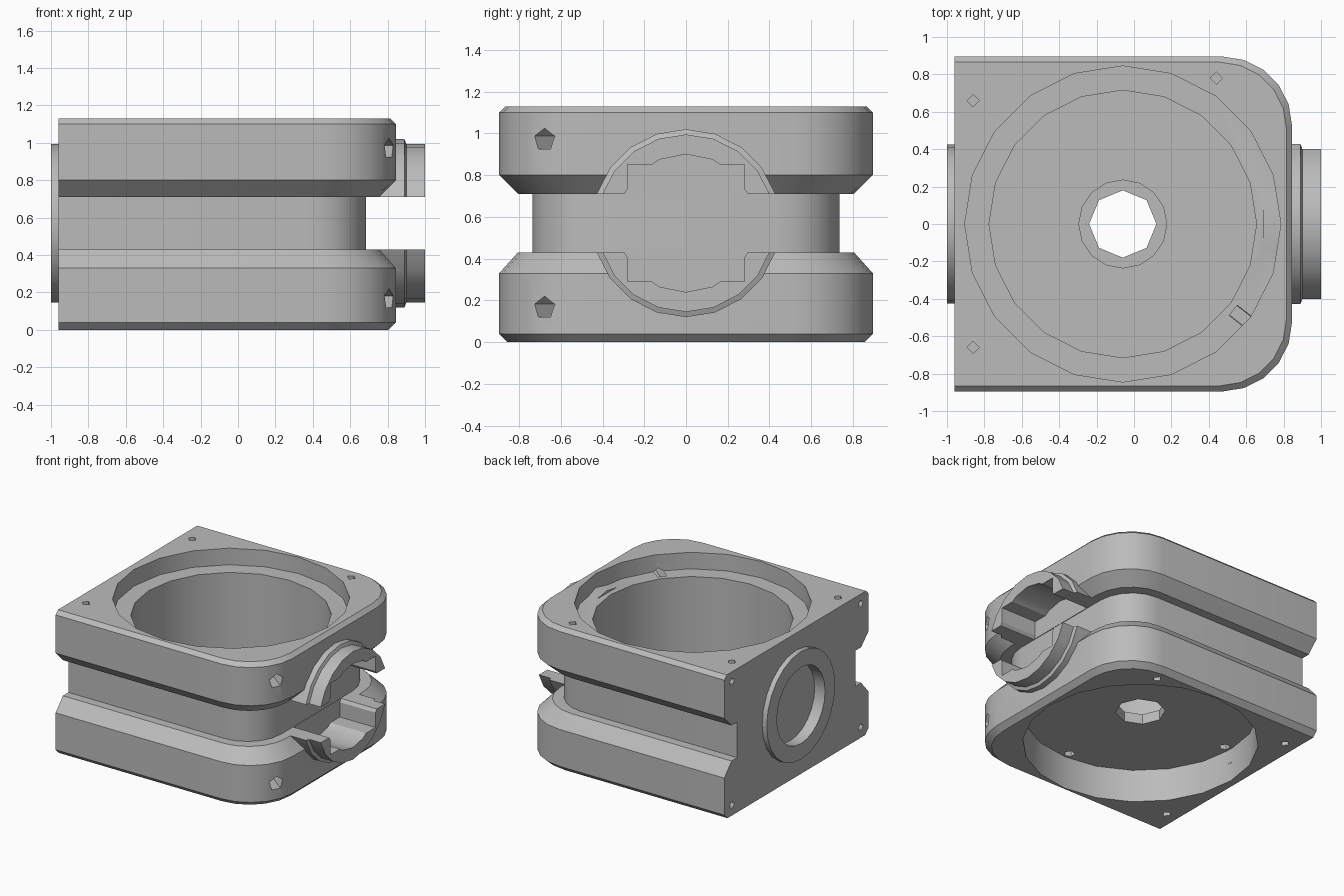
import bpy, bmesh, math
from mathutils import Vector

cube = bpy.data.objects.get("Cube")
if cube:
    bpy.data.objects.remove(cube, do_unlink=True)

metal = bpy.data.materials.new("cast_grey")
metal.use_nodes = True
GREY = (0.5, 0.5, 0.5, 1)
metal.diffuse_color = GREY
metal.node_tree.nodes["Principled BSDF"].inputs["Base Color"].default_value = GREY

CX, MID = -0.06, 0.57      # bore axis and port height
BACK, FRONT, HALF = -0.96, 0.845, 0.895


def loft(name, rings):
    """Closed solid through matching rings of points."""
    bm = bmesh.new()
    loops = [[bm.verts.new(p) for p in ring] for ring in rings]
    for a, b in zip(loops, loops[1:]):
        for i in range(len(a)):
            j = (i + 1) % len(a)
            bm.faces.new((a[i], a[j], b[j], b[i]))
    bm.faces.new(loops[0])
    bm.faces.new(loops[-1])
    bmesh.ops.recalc_face_normals(bm, faces=bm.faces)
    mesh = bpy.data.meshes.new(name)
    bm.to_mesh(mesh)
    bm.free()
    mesh.materials.append(metal)
    ob = bpy.data.objects.new(name, mesh)
    bpy.context.collection.objects.link(ob)
    return ob


def turned(name, origin, axis, profile, sides=20):
    """Solid of revolution; profile is (distance along axis, radius)."""
    origin, axis = Vector(origin), Vector(axis).normalized()
    u = Vector((1, 0, 0)) if abs(axis.z) > 0.9 else Vector((0, 0, 1))
    v = axis.cross(u)
    angles = [math.tau * i / sides for i in range(sides)]
    return loft(name, [[origin + axis * d + (u * math.cos(a) + v * math.sin(a)) * r
                        for a in angles] for d, r in profile])


def box(name, x, y, z):
    return loft(name, [[(x[0], y[0], h), (x[1], y[0], h), (x[1], y[1], h), (x[0], y[1], h)]
                       for h in z])


def combine(target, tool, operation="DIFFERENCE", keep=False):
    mod = target.modifiers.new("combine", "BOOLEAN")
    mod.operation, mod.solver, mod.object = operation, "EXACT", tool
    bpy.ops.object.select_all(action="DESELECT")
    bpy.context.view_layer.objects.active = target
    target.select_set(True)
    bpy.ops.object.modifier_apply(modifier=mod.name)
    if not keep:
        bpy.data.objects.remove(tool, do_unlink=True)


def outline(inset, z, radius=0.37, steps=5):
    """Plan shape: square back, rounded front corners."""
    x, y = FRONT - inset, HALF - inset
    r = radius - inset * 0.5
    arc = [(x - r + r * math.cos(a), y - r + r * math.sin(a))
           for a in (math.pi / 2 * i / steps for i in range(steps + 1))]
    pts = [(BACK, -y)] + [(px, -py) for px, py in reversed(arc)] + arc + [(BACK, y)]
    return [(px, py, z) for px, py in pts]


# Housing with two flanges and a grooved waist
levels = [(0, 0.04), (0.04, 0), (0.33, 0), (0.43, 0.09), (0.43, 0.16),
          (0.71, 0.16), (0.71, 0.09), (0.80, 0), (1.10, 0), (1.13, 0.03)]
housing = loft("housing", [outline(inset, z) for z, inset in levels])

# Top seat, main bore, bottom recess and drain
up = (0, 0, 1)
for z0, z1, r, n in ((1.0, 1.3, 0.845, 20), (0.36, 1.2, 0.715, 20), (-0.2, 0.26, 0.845, 20),
                     (0.34, 0.5, 0.235, 16), (0.1, 0.6, 0.18, 8)):
    combine(housing, turned("cutter", (CX, 0, 0), up, [(z0, r), (z1, r)], n))

# Rear port ring with a blind hole
ring = turned("rear_ring", (-1, 0, MID), (1, 0, 0), [(0, 0.425), (0.1, 0.425)], 24)
combine(housing, ring, "UNION")
combine(housing, turned("cutter", (-1.1, 0, MID), (1, 0, 0), [(0, 0.3), (0.19, 0.3)], 24))

# Front port collar, split by the waist groove
collar = turned("front_collar", (0, 0, MID), (1, 0, 0),
                [(0.69, 0.45), (0.89, 0.45), (0.90, 0.425), (1.0, 0.425)])
combine(collar, box("cutter", (0.5, 1.2), (-0.6, 0.6), (0.43, 0.71)))
combine(housing, collar, "UNION")

# Front port pocket: square with domed ends
combine(housing, box("cutter", (0.69, 1.2), (-0.28, 0.28), (MID - 0.28, MID + 0.28)))
combine(housing, turned("cutter", (0.69, 0, MID), (1, 0, 0), [(0, 0.33), (0.5, 0.33)], 16))

# Screw holes in the top, bottom and rear faces
for x, y in ((-0.86, 0.66), (-0.86, -0.66), (0.44, 0.78)):
    for z in (0, 1.13):
        combine(housing, turned("cutter", (x, y, z), up, [(-0.12, 0.033), (0.12, 0.033)], 4))
for y in (-0.8, 0.8):
    for z in (0.08, 1.05):
        combine(housing, turned("cutter", (BACK, y, z), (1, 0, 0),
                                [(-0.1, 0.03), (0.06, 0.03)], 5))

# Small pockets at the edge of the bottom recess
for dx, dy in ((-0.79, 0), (0, -0.79)):
    combine(housing, turned("cutter", (CX + dx, dy, 0.2), up, [(0, 0.04), (0.13, 0.04)], 5))

# Angled holes through the front corner into the recesses
for z in (0.165, 0.97):
    combine(housing, turned("cutter", (CX, 0, z), (0.87, -0.68, 0),
                            [(0.75, 0.055), (1.3, 0.055)], 5))

bpy.ops.object.select_all(action="DESELECT")
housing.select_set(True)
bpy.context.view_layer.objects.active = housing
bpy.ops.object.shade_smooth_by_angle(angle=math.radians(25))
